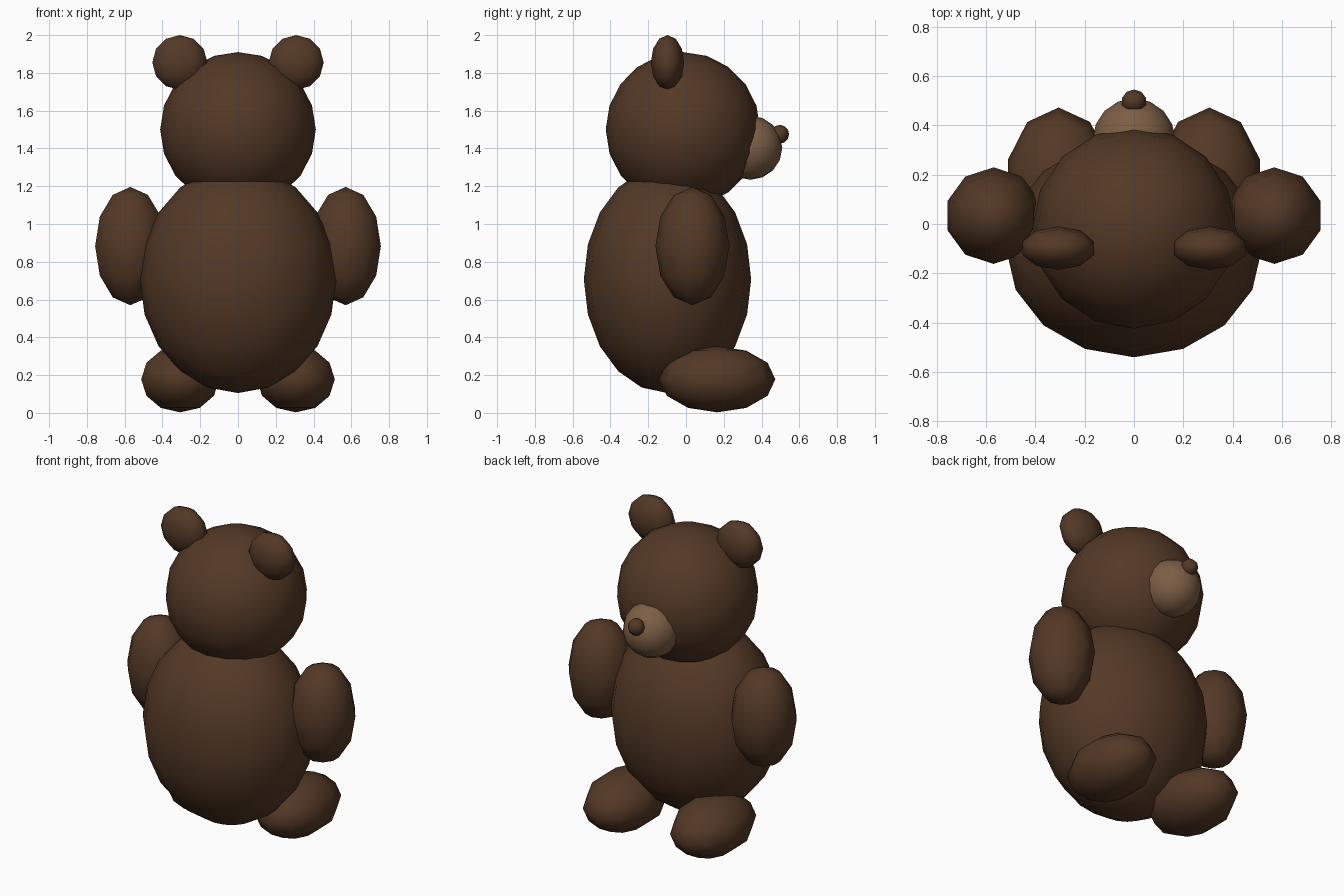
import bpy

if "Cube" in bpy.data.objects:
    bpy.data.objects.remove(bpy.data.objects["Cube"])


def material(name, rgb):
    m = bpy.data.materials.new(name)
    m.diffuse_color = (*rgb, 1.0)
    m.use_nodes = True
    m.node_tree.nodes["Principled BSDF"].inputs["Base Color"].default_value = m.diffuse_color
    return m


fur = material("dark_brown_fur", (0.088, 0.040, 0.019))
tan = material("light_brown_muzzle", (0.205, 0.114, 0.061))


def ball(name, loc, radii, segs, rings, mat):
    """Smooth, scaled low-poly sphere."""
    bpy.ops.mesh.primitive_uv_sphere_add(segments=segs, ring_count=rings, radius=1, location=loc)
    ob = bpy.context.object
    ob.name = name
    ob.scale = radii
    bpy.ops.object.transform_apply(location=False, rotation=False, scale=True)
    bpy.ops.object.shade_smooth()
    ob.data.materials.append(mat)
    return ob


# Torso and head
ball("body", (0, -0.098, 0.707), (0.52, 0.443, 0.602), 16, 10, fur)
ball("head", (0, -0.016, 1.50), (0.412, 0.409, 0.41), 16, 10, fur)

# Face, which points to +y
ball("muzzle", (0, 0.34, 1.404), (0.168, 0.17, 0.17), 16, 8, tan)
ball("nose", (0, 0.497, 1.475), (0.051, 0.049, 0.05), 10, 6, fur)

# Mirrored ears, arms and legs
for side, s in (("left", -1), ("right", 1)):
    ball(side + "_ear", (s * 0.308, -0.098, 1.855), (0.153, 0.088, 0.145), 10, 6, fur)
    ball(side + "_arm", (s * 0.57, 0.034, 0.883), (0.196, 0.196, 0.313), 10, 6, fur)
    ball(side + "_leg", (s * 0.306, 0.165, 0.178), (0.217, 0.308, 0.175), 10, 6, fur)
